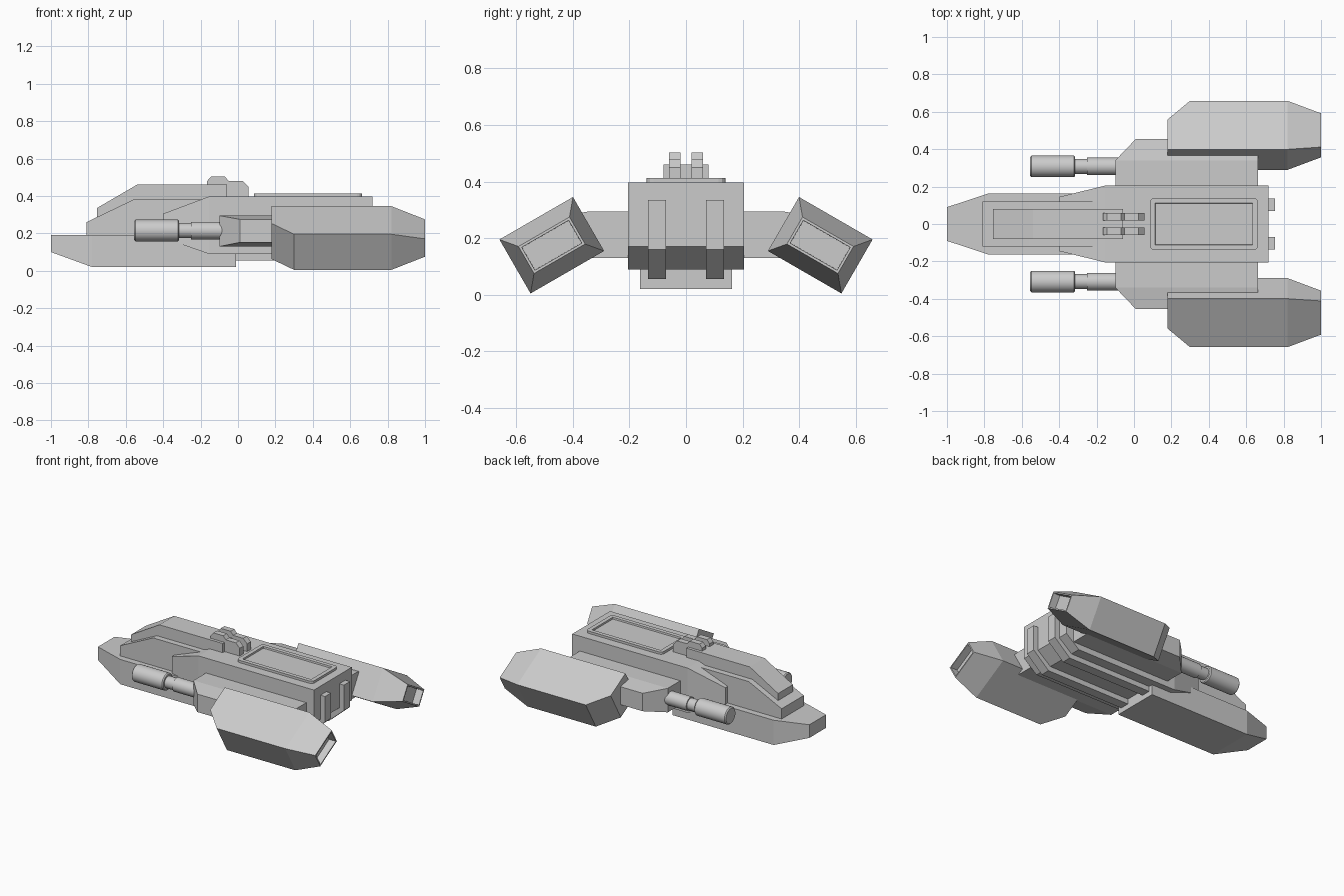
import bpy, bmesh, math
from mathutils import Matrix

if "Cube" in bpy.data.objects:
    bpy.data.objects.remove(bpy.data.objects["Cube"])

grey = bpy.data.materials.new("hull_grey")
grey.diffuse_color = (0.6, 0.6, 0.6, 1)
grey.use_nodes = True
grey.node_tree.nodes["Principled BSDF"].inputs["Base Color"].default_value = grey.diffuse_color


def finish(name, bm, mirror=False, smooth=False):
    bmesh.ops.recalc_face_normals(bm, faces=bm.faces)
    me = bpy.data.meshes.new(name)
    bm.to_mesh(me)
    bm.free()
    me.materials.append(grey)
    ob = bpy.data.objects.new(name, me)
    bpy.context.collection.objects.link(ob)
    if mirror:
        m = ob.modifiers.new("mirror", 'MIRROR')
        m.use_axis = (False, True, False)
        m.use_mirror_merge = False
    if smooth:
        bpy.context.view_layer.objects.active = ob
        ob.select_set(True)
        bpy.ops.object.shade_smooth_by_angle(angle=math.radians(30))
        ob.select_set(False)
    return ob


def loft(stations, along_y=False):
    """Box-like solid through stations (position, side0, side1, z0, z1)."""
    bm = bmesh.new()
    rings = []
    for p, a, b, z0, z1 in stations:
        pts = [(a, z0), (b, z0), (b, z1), (a, z1)]
        rings.append([bm.verts.new((s, p, z) if along_y else (p, s, z)) for s, z in pts])
    for r, q in zip(rings, rings[1:]):
        for i in range(4):
            j = (i + 1) % 4
            bm.faces.new((r[i], r[j], q[j], q[i]))
    bm.faces.new(rings[0])
    end = bm.faces.new(rings[-1])
    return bm, end


def prism(profile, y0, y1):
    """Side profile (x, z) extruded across y."""
    bm = bmesh.new()
    f = bm.faces.new([bm.verts.new((x, y0, z)) for x, z in profile])
    ext = bmesh.ops.extrude_face_region(bm, geom=[f])
    vs = [g for g in ext["geom"] if isinstance(g, bmesh.types.BMVert)]
    bmesh.ops.translate(bm, verts=vs, vec=(0, y1 - y0, 0))
    return bm


# Lower nose hull
finish("lower_hull", loft([
    (-1.0, -0.09, 0.09, 0.10, 0.19),
    (-0.78, -0.163, 0.163, 0.02, 0.19),
    (-0.01, -0.163, 0.163, 0.02, 0.19)])[0])

# Main body with tapered front and chamfered lower rear
finish("main_body", loft([
    (-0.40, -0.145, 0.145, 0.175, 0.305),
    (-0.155, -0.205, 0.205, 0.09, 0.397),
    (0.62, -0.205, 0.205, 0.09, 0.397),
    (0.72, -0.205, 0.205, 0.17, 0.397)])[0])

# Stepped decks over the nose
finish("middle_deck", prism(
    [(-0.81, 0.18), (-0.81, 0.26), (-0.56, 0.38), (-0.15, 0.38), (-0.15, 0.18)], -0.12, 0.12))
finish("upper_deck", prism(
    [(-0.755, 0.27), (-0.755, 0.335), (-0.54, 0.46), (-0.06, 0.46), (-0.06, 0.27)], -0.08, 0.08))

# Paired roof fittings
finish("roof_fitting", prism(
    [(-0.165, 0.44), (-0.165, 0.48), (-0.145, 0.503), (-0.07, 0.503), (-0.05, 0.48),
     (0.025, 0.48), (0.055, 0.45), (0.055, 0.38), (-0.08, 0.38)], 0.02, 0.06), mirror=True)

# Roof hatch: rounded plate with recessed centre
bm = bmesh.new()
bmesh.ops.create_cube(bm, size=1, matrix=Matrix.Translation((0.374, 0, 0.401))
                      @ Matrix.Diagonal((0.577, 0.28, 0.024, 1)))
upright = [e for e in bm.edges if abs(e.verts[0].co.z - e.verts[1].co.z) > 0.01]
bmesh.ops.bevel(bm, geom=upright, offset=0.025, segments=3, profile=0.5, affect='EDGES')
top = max(bm.faces, key=lambda f: f.calc_center_median().z)
bmesh.ops.inset_individual(bm, faces=[top], thickness=0.028, depth=0)
bmesh.ops.inset_individual(bm, faces=[top], thickness=0.002, depth=-0.011)
finish("roof_hatch", bm)

# Straps wrapping the rear and belly
finish("rear_strap", prism(
    [(0.755, 0.335), (0.755, 0.16), (0.635, 0.055), (-0.03, 0.055), (-0.03, 0.12),
     (0.60, 0.12), (0.70, 0.20), (0.70, 0.335)], 0.07, 0.135), mirror=True)

# Stub wings
finish("wing", loft([
    (0.15, -0.10, 0.662, 0.13, 0.295),
    (0.34, -0.10, 0.662, 0.13, 0.295),
    (0.455, 0.01, 0.662, 0.152, 0.275)], along_y=True)[0], mirror=True)

# Engine pods: tapered, tilted boxes with a recessed exhaust
bm, end = loft([
    (0.18, -0.15, 0.035, -0.11, 0.11),
    (0.30, -0.15, 0.15, -0.11, 0.11),
    (0.82, -0.15, 0.15, -0.11, 0.11),
    (1.0, -0.104, 0.104, -0.055, 0.055)])
bmesh.ops.recalc_face_normals(bm, faces=bm.faces)
bmesh.ops.inset_individual(bm, faces=[end], thickness=0.012, depth=0)
bmesh.ops.inset_individual(bm, faces=[end], thickness=0.001, depth=-0.05)
bm.transform(Matrix.Translation((0, 0.474, 0.175)) @ Matrix.Rotation(math.radians(-30), 4, 'X'))
finish("engine_pod", bm, mirror=True)

# Guns: turned profile around the barrel axis
profile = [(-0.555, 0), (-0.555, 0.051), (-0.548, 0.058), (-0.322, 0.058), (-0.315, 0.052),
           (-0.315, 0.04), (-0.25, 0.04), (-0.25, 0.047), (0.02, 0.047), (0.02, 0)]
bm = bmesh.new()
vs = [bm.verts.new((x, 0.308, 0.215 + r)) for x, r in profile]
es = [bm.edges.new(p) for p in zip(vs, vs[1:])]
bmesh.ops.spin(bm, geom=vs + es, cent=(0, 0.308, 0.215), axis=(1, 0, 0),
               angle=math.tau, steps=32)
bmesh.ops.remove_doubles(bm, verts=bm.verts, dist=0.0005)
finish("gun", bm, mirror=True, smooth=True)
